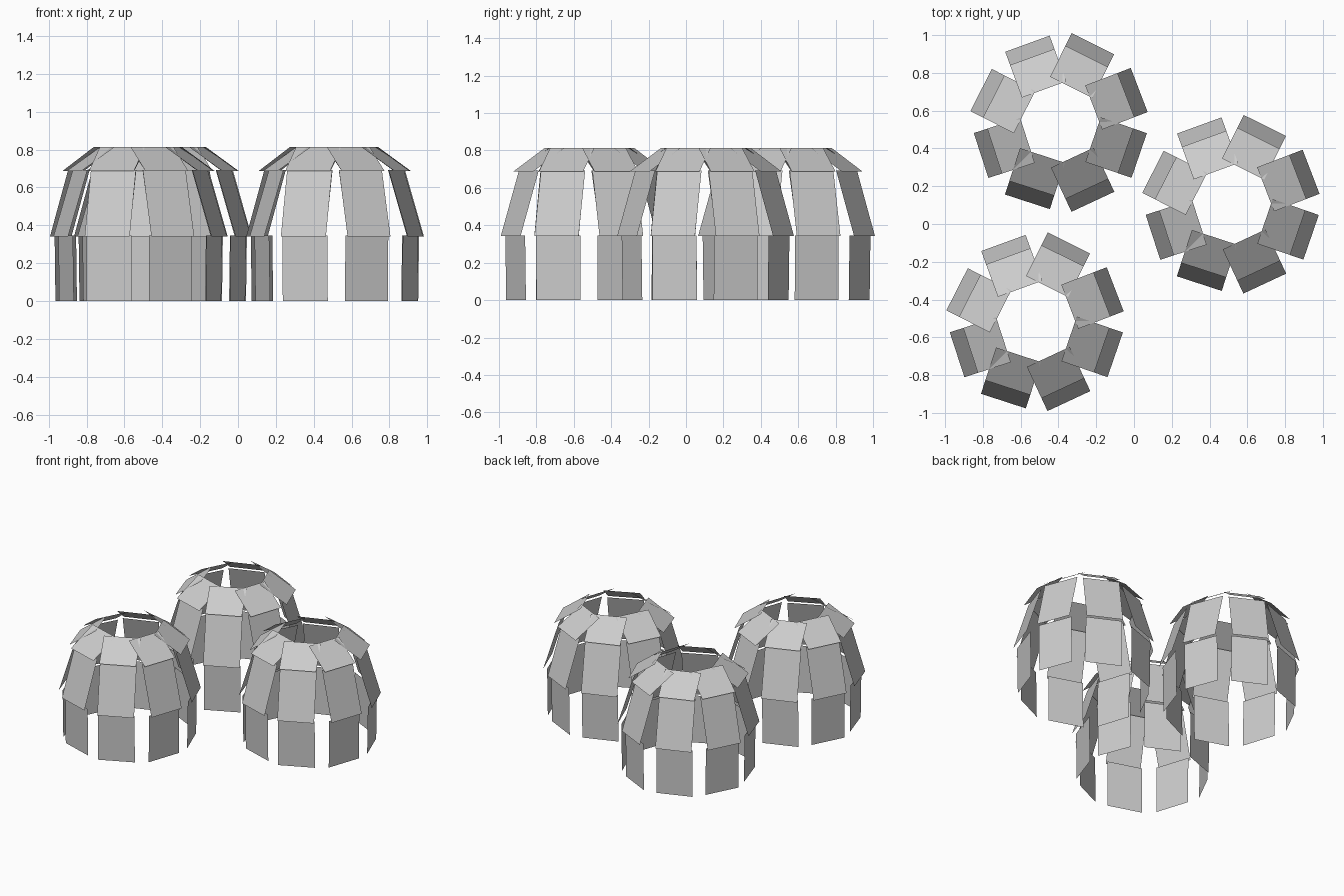
import bpy, bmesh
from math import cos, sin, radians
from mathutils import Vector

cube = bpy.data.objects.get("Cube")
if cube:
    bpy.data.objects.remove(cube, do_unlink=True)

grey = bpy.data.materials.new("plain_grey")
grey.use_nodes = True
colour = (0.6, 0.6, 0.6, 1)
grey.diffuse_color = colour
grey.node_tree.nodes["Principled BSDF"].inputs["Base Color"].default_value = colour

RADIUS = 0.453     # rim of the sloping side panels
WIDTH = 0.25
# slight hand-set twist of each of the eight panels, in degrees
TWISTS = [-1.5, -4, -2.5, -4.5, -4.5, 4.5, 2.5, 3.5]

# each tier: (inset, height) at the lower edge, then at the upper edge
TIERS = {
    "wall_panels": ((0.032, 0.0), (0.027, 0.345)),
    "side_panels": ((0.0, 0.342), (0.107, 0.692)),
    "roof_panels": ((0.075, 0.688), (0.258, 0.813)),
}


def ring_mesh(name, lower, upper):
    """Eight thin flat panels standing in a ring."""
    bm = bmesh.new()
    for i, twist in enumerate(TWISTS):
        bearing = radians(22.5 + 45 * i)
        facing = bearing + radians(twist)
        out = Vector((cos(facing), sin(facing), 0))
        side = Vector((-sin(facing), cos(facing), 0)) * WIDTH / 2
        rim = Vector((cos(bearing), sin(bearing), 0)) * RADIUS
        low = rim - out * lower[0] + Vector((0, 0, lower[1]))
        high = rim - out * upper[0] + Vector((0, 0, upper[1]))
        corners = (low - side, low + side, high + side, high - side)
        bm.faces.new([bm.verts.new(c) for c in corners])
    mesh = bpy.data.meshes.new(name)
    bm.to_mesh(mesh)
    bm.free()
    mesh.materials.append(grey)
    return mesh


# three identical open domes
DOMES = {"right": (-0.518, -0.519), "back": (-0.391, 0.536), "left": (0.519, 0.103)}
for tier, (lower, upper) in TIERS.items():
    mesh = ring_mesh(tier, lower, upper)
    for dome, (x, y) in DOMES.items():
        obj = bpy.data.objects.new(f"{dome}_dome_{tier}", mesh)
        obj.location = (x, y, 0)
        bpy.context.collection.objects.link(obj)
